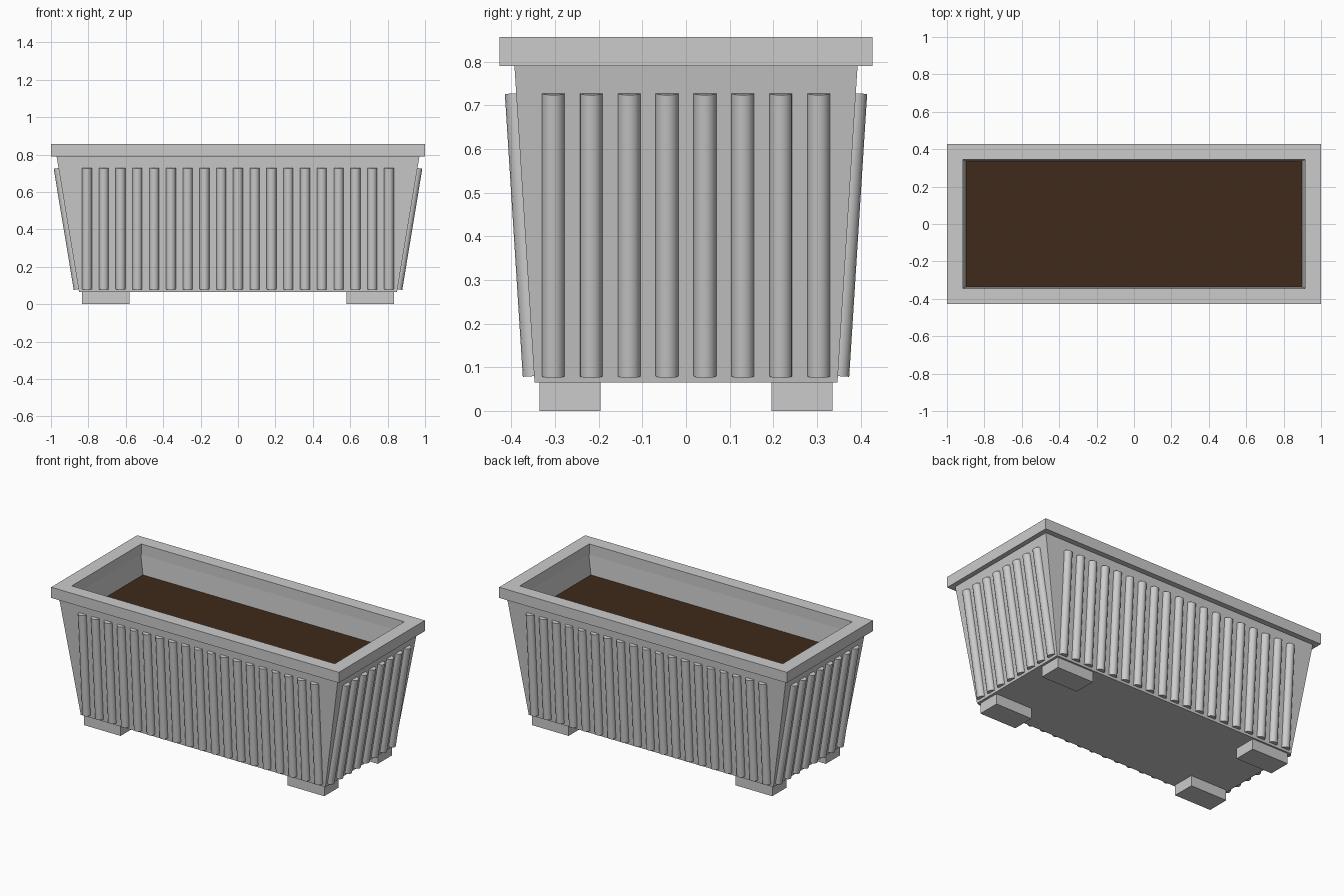
import bpy, bmesh
from mathutils import Vector

if "Cube" in bpy.data.objects:
    bpy.data.objects.remove(bpy.data.objects["Cube"])

Z0, Z1 = 0.065, 0.79          # body bottom and top
BOT, TOP = (0.85, 0.347), (0.97, 0.393)   # outer half sizes there


def half(z, axis):
    t = (z - Z0) / (Z1 - Z0)
    return BOT[axis] + (TOP[axis] - BOT[axis]) * t


def finish(name, bm):
    bmesh.ops.recalc_face_normals(bm, faces=bm.faces[:])
    me = bpy.data.meshes.new(name)
    bm.to_mesh(me)
    bm.free()
    ob = bpy.data.objects.new(name, me)
    bpy.context.collection.objects.link(ob)
    return ob


def loft(name, rings, closed=False):
    """Bridge rectangular rings (half x, half y, z); cap the ends or close the loop."""
    bm = bmesh.new()
    loops = [[bm.verts.new((sx * x, sy * y, z))
              for sx, sy in ((-1, -1), (1, -1), (1, 1), (-1, 1))]
             for x, y, z in rings]
    pairs = list(zip(loops, loops[1:]))
    if closed:
        pairs.append((loops[-1], loops[0]))
    else:
        bm.faces.new(loops[0])
        bm.faces.new(loops[-1])
    for a, b in pairs:
        for i in range(4):
            j = (i + 1) % 4
            bm.faces.new((a[i], a[j], b[j], b[i]))
    return finish(name, bm)


def rib(name, p, q, r=0.026):
    """Round rod from p to q."""
    p, q = Vector(p), Vector(q)
    bpy.ops.mesh.primitive_cylinder_add(vertices=16, radius=r, depth=(q - p).length,
                                        location=(p + q) / 2)
    ob = bpy.context.object
    ob.name = name
    ob.rotation_euler = (q - p).to_track_quat('Z', 'Y').to_euler()
    bpy.ops.object.shade_smooth_by_angle()


# Tapered hollow body
loft("planter_body", [
    (0.79, 0.295, 0.12), (*BOT, Z0)][1:] + [
    (*TOP, Z1), (0.917, 0.345, Z1), (0.805, 0.302, 0.12)])

# Overhanging rim
loft("rim", [(1, 0.427, Z1), (1, 0.427, 0.857),
             (0.914, 0.345, 0.857), (0.914, 0.345, Z1)], closed=True)

# Soil filling
soil = loft("soil", [(0.892, 0.334, 0.63), (0.898, 0.337, 0.67)])
mat = bpy.data.materials.new("soil_brown")
mat.diffuse_color = (0.05, 0.023, 0.011, 1)
mat.use_nodes = True
mat.node_tree.nodes["Principled BSDF"].inputs["Base Color"].default_value = mat.diffuse_color
soil.data.materials.append(mat)

# Vertical ribs following the sloped walls
ZA, ZB = 0.08, 0.728
for s, side in ((-1, "front"), (1, "back")):
    for i in range(19):
        x = (i - 9) * 0.0897
        rib(f"{side}_rib", (x, s * half(ZA, 1), ZA), (x, s * half(ZB, 1), ZB))
for s, side in ((-1, "left"), (1, "right")):
    for i in range(8):
        y = (i - 3.5) * 0.0869
        rib(f"{side}_rib", (s * half(ZA, 0), y, ZA), (s * half(ZB, 0), y, ZB))

# Four block feet
for sx in (-1, 1):
    for sy in (-1, 1):
        bpy.ops.mesh.primitive_cube_add(size=1, location=(sx * 0.708, sy * 0.266, 0.0325))
        foot = bpy.context.object
        foot.name = "foot"
        foot.scale = (0.254, 0.14, 0.065)
